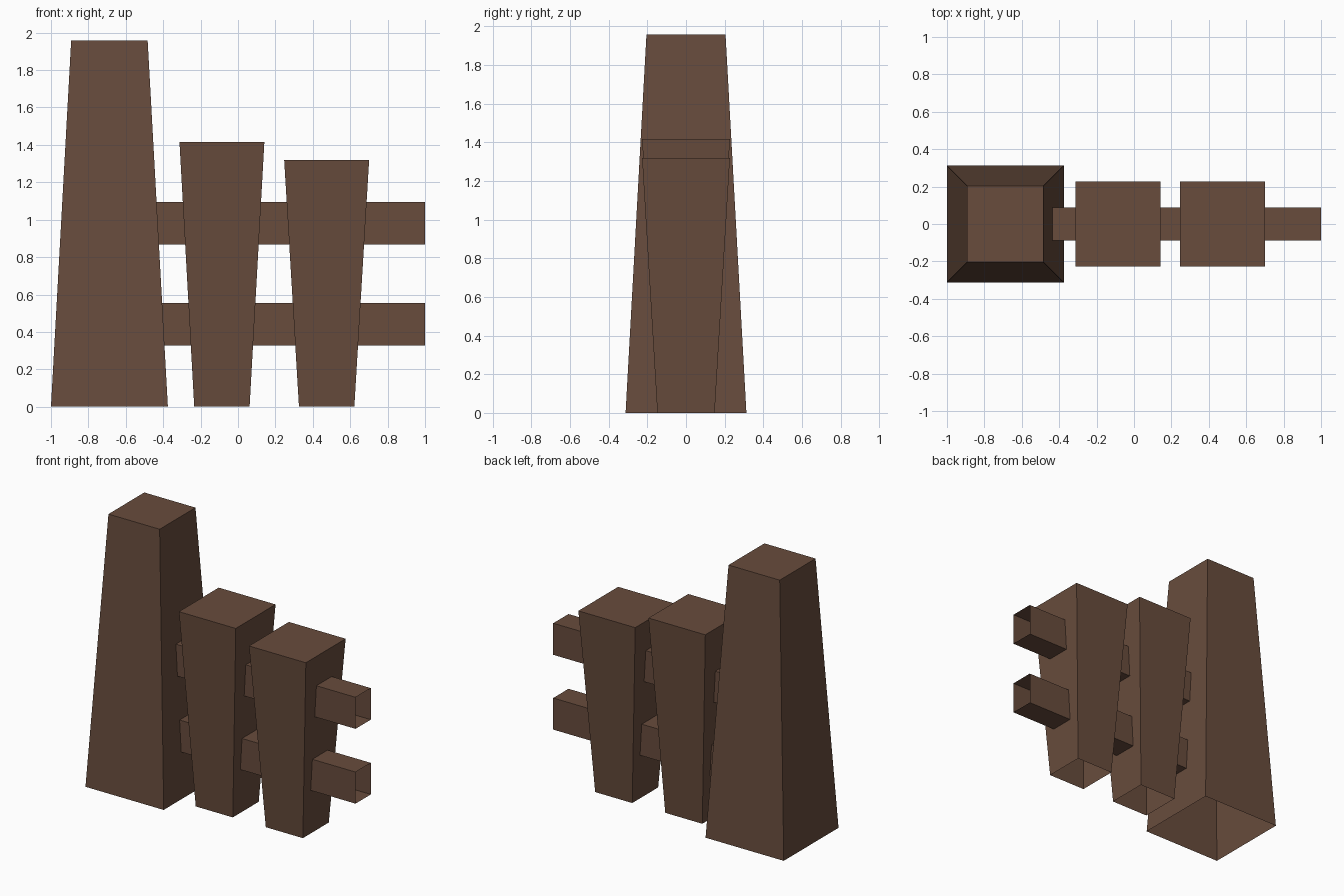
import bpy

if "Cube" in bpy.data.objects:
    bpy.data.objects.remove(bpy.data.objects["Cube"])

# One flat brown for all wood
wood = bpy.data.materials.new("brown wood")
wood.diffuse_color = (0.138, 0.072, 0.046, 1)
wood.use_nodes = True
wood.node_tree.nodes["Principled BSDF"].inputs["Base Color"].default_value = wood.diffuse_color


def add_part(name, verts, faces):
    mesh = bpy.data.meshes.new(name)
    mesh.from_pydata(verts, [], faces)
    mesh.materials.append(wood)
    mesh.update()
    obj = bpy.data.objects.new(name, mesh)
    bpy.context.collection.objects.link(obj)
    return obj


CORNERS = [(-1, -1), (1, -1), (1, 1), (-1, 1)]
SIDES = [(i, (i + 1) % 4, (i + 1) % 4 + 4, i + 4) for i in range(4)]


# Tapered square post, capped on top and open underneath
def post(name, x, bottom, top, height):
    verts = [(x + sx * h, sy * h, z)
             for h, z in ((bottom, 0), (top, height)) for sx, sy in CORNERS]
    add_part(name, verts, SIDES + [(4, 5, 6, 7)])


# Hollow rail running along x, open at both ends
def rail(name, x0, x1, z0, z1, half_y):
    zc, hz = (z0 + z1) / 2, (z1 - z0) / 2
    verts = [(x, sy * half_y, zc + sz * hz)
             for x in (x0, x1) for sy, sz in CORNERS]
    add_part(name, verts, SIDES)


# Gate post and two pickets that widen upward
post("gate_post", -0.6875, 0.3125, 0.2045, 1.957)
post("picket_tall", -0.086, 0.148, 0.227, 1.416)
post("picket_short", 0.474, 0.148, 0.227, 1.318)

# Two rails through the pickets into the gate post
rail("lower_rail", -0.45, 1.0, 0.327, 0.555, 0.087)
rail("upper_rail", -0.47, 1.0, 0.867, 1.095, 0.087)
